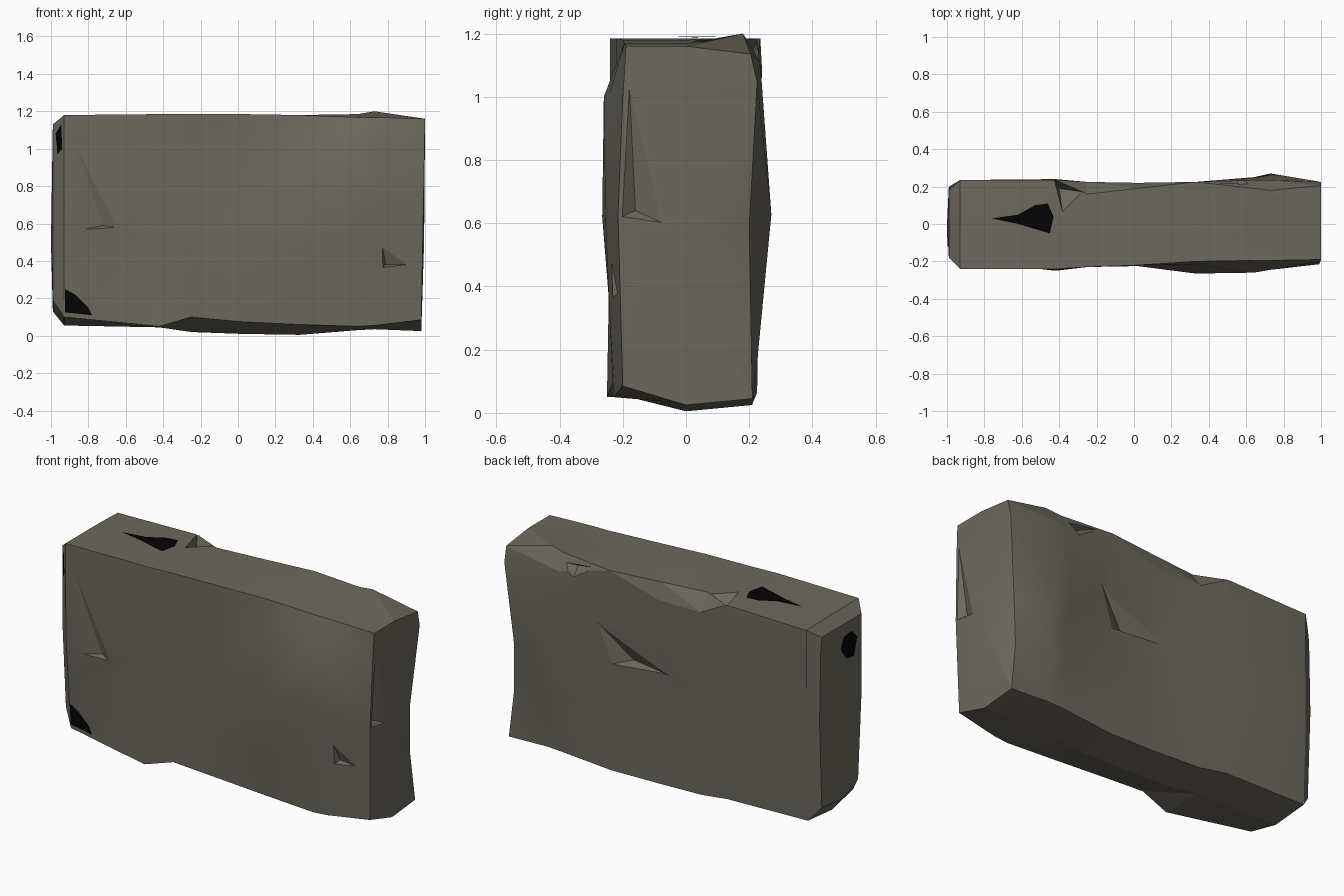
import bpy, bmesh
from mathutils import Vector
from mathutils.bvhtree import BVHTree


def material(name, rgb):
    m = bpy.data.materials.new(name)
    m.diffuse_color = (*rgb, 1)
    return m


stone = material("grey stone", (0.15, 0.14, 0.115))
dark = material("dark crevice", (0.001, 0.001, 0.001))


def make_object(name, bm, mat):
    me = bpy.data.meshes.new(name)
    bm.to_mesh(me)
    me.materials.append(mat)
    ob = bpy.data.objects.new(name, me)
    bpy.context.collection.objects.link(ob)
    return ob


# Cross-sections along x: x, z (bottom, front bottom edge, top, back top edge),
# front y (bottom, mid, shoulder, top), back y (bottom, mid, shoulder, top)
sections = [
    (-0.99, 0.13, 0.19, 1.13, 1.13, -0.15, -0.18, -0.18, -0.18, 0.18, 0.20, 0.19, 0.18),
    (-0.93, 0.055, 0.10, 1.18, 1.175, -0.19, -0.235, -0.24, -0.24, 0.22, 0.235, 0.235, 0.235),
    (-0.42, 0.045, 0.05, 1.185, 1.185, -0.25, -0.24, -0.24, -0.24, 0.225, 0.235, 0.24, 0.235),
    (-0.25, 0.02, 0.10, 1.185, 1.185, -0.23, -0.23, -0.23, -0.23, 0.215, 0.22, 0.225, 0.16),
    (0.02, 0.01, 0.075, 1.185, 1.182, -0.215, -0.225, -0.22, -0.22, 0.21, 0.205, 0.22, 0.19),
    (0.33, 0.005, 0.06, 1.18, 1.18, -0.22, -0.265, -0.22, -0.20, 0.21, 0.21, 0.225, 0.225),
    (0.64, 0.03, 0.05, 1.168, 1.185, -0.23, -0.255, -0.26, -0.195, 0.215, 0.25, 0.235, 0.19),
    (0.73, 0.035, 0.055, 1.168, 1.20, -0.225, -0.245, -0.245, -0.195, 0.215, 0.27, 0.235, 0.18),
    (0.98, 0.025, 0.085, 1.16, 1.135, -0.20, -0.215, -0.20, -0.19, 0.21, 0.20, 0.225, 0.205),
]
front_rows = (0, 0.25, 0.5, 0.85, 1)
back_rows = (0, 0.25, 0.5, 0.92, 1)


def side(f, bot, mid, shoulder, top):
    # y of a side at height fraction f
    if f <= 0.5:
        return bot + (mid - bot) * f * 2
    return shoulder if f < 1 else top


# Rough stone block
bm = bmesh.new()
rings = []
for i, (x, zb, zfb, zt, zbt, *ys) in enumerate(sections):
    lean = 0.02 if x > 0.9 else 0.0
    pts = [(x + lean * f, side(f, *ys[:4]), zfb + (zt - zfb) * f) for f in front_rows]
    pts.append((x + lean, 0.0, zt))
    for f in reversed(back_rows):
        dent = 0.035 if lean and f in (0.25, 0.5) else 0.0  # hollow back right edge
        pts.append((x + lean * f - dent, side(f, *ys[4:]), zb + 0.02 + (zbt - zb - 0.02) * f))
    pts.append((x, 0.0, zb))
    rings.append([bm.verts.new(p) for p in pts])
for a, b in zip(rings, rings[1:]):
    for k in range(12):
        n = (k + 1) % 12
        bm.faces.new((a[k], a[n], b[n], b[k]))
for ring, x in ((rings[0], -1.0), (rings[-1], 0.995)):
    tip = bm.verts.new((x, 0.0, 0.5))
    for k in range(12):
        bm.faces.new((ring[k], ring[(k + 1) % 12], tip))
bmesh.ops.triangulate(bm, faces=bm.faces[:])
bmesh.ops.recalc_face_normals(bm, faces=bm.faces[:])
tree = BVHTree.FromBMesh(bm)
block = make_object("stone_block", bm, stone)
bm.free()

# Chipped dents: three points just outside the surface and one deep point
dents = [
    [(-0.92, -0.25, 1.17), (-0.61, -0.25, 0.57), (-0.92, -0.25, 0.55), (-0.72, -0.21, 0.59)],
    [(1.01, -0.185, 1.15), (1.01, -0.04, 0.585), (1.0, -0.215, 0.615), (0.96, -0.16, 0.64)],
    [(0.76, -0.26, 0.54), (0.76, -0.26, 0.35), (0.95, -0.225, 0.38), (0.79, -0.20, 0.38)],
    [(0.36, 0.245, 1.19), (0.70, 0.27, 1.17), (0.55, 0.26, 1.06), (0.56, 0.18, 1.13)],
    [(-0.43, 0.245, 1.195), (-0.26, 0.17, 1.195), (-0.38, 0.05, 1.195), (-0.40, 0.19, 1.11)],
    [(0.44, 0.24, 0.90), (-0.14, 0.23, 0.67), (0.38, 0.24, 0.62), (0.22, 0.16, 0.67)],
]
cut = bmesh.new()
for pts in dents:
    v = [cut.verts.new(p) for p in pts]
    for tri in ((0, 1, 2), (0, 3, 1), (1, 3, 2), (2, 3, 0)):
        cut.faces.new([v[t] for t in tri])
bmesh.ops.recalc_face_normals(cut, faces=cut.faces[:])
cutter = make_object("dent_cutter", cut, stone)
cut.free()
mod = block.modifiers.new("dents", "BOOLEAN")
mod.operation = "DIFFERENCE"
mod.solver = "EXACT"
mod.object = cutter
bpy.ops.object.select_all(action="DESELECT")
block.select_set(True)
bpy.context.view_layer.objects.active = block
bpy.ops.object.modifier_apply(modifier=mod.name)
bpy.data.objects.remove(cutter)
bpy.ops.object.shade_smooth_by_angle(angle=0.3)


# Dark patches laid on the surface by projecting an outline along a direction
def patch(name, outline, direction):
    d = Vector(direction)
    b = bmesh.new()
    vs = []
    for p in outline:
        hit = tree.ray_cast(Vector(p) - d * 2, d)[0]
        if hit:
            vs.append(b.verts.new(hit - d * 0.006))
    if len(vs) > 2:
        face = b.faces.new(vs)
        face.normal_update()
        if face.normal.dot(d) > 0:
            face.normal_flip()
        make_object(name, b, dark)
    b.free()


patch("top_dark_patch", [(-0.76, 0.03, 1), (-0.62, 0.0, 1), (-0.45, -0.05, 1), (-0.43, 0.04, 1),
                         (-0.46, 0.11, 1), (-0.53, 0.10, 1), (-0.62, 0.05, 1)], (0, 0, -1))
patch("front_dark_patch", [(-0.925, 0, 0.25), (-0.925, 0, 0.125), (-0.78, 0, 0.11),
                           (-0.80, 0, 0.15), (-0.87, 0, 0.22)], (0, 1, 0))
patch("corner_dark_patch", [(-0.975, 0, 1.08), (-0.945, 0, 1.13), (-0.94, 0, 1.0),
                            (-0.965, 0, 0.97)], (0, 1, 0))
patch("end_dark_patch", [(0, -0.13, 1.02), (0, -0.08, 1.07), (0, -0.01, 1.06), (0, 0.02, 1.0),
                         (0, -0.03, 0.93), (0, -0.1, 0.92)], (1, 0, 0))
